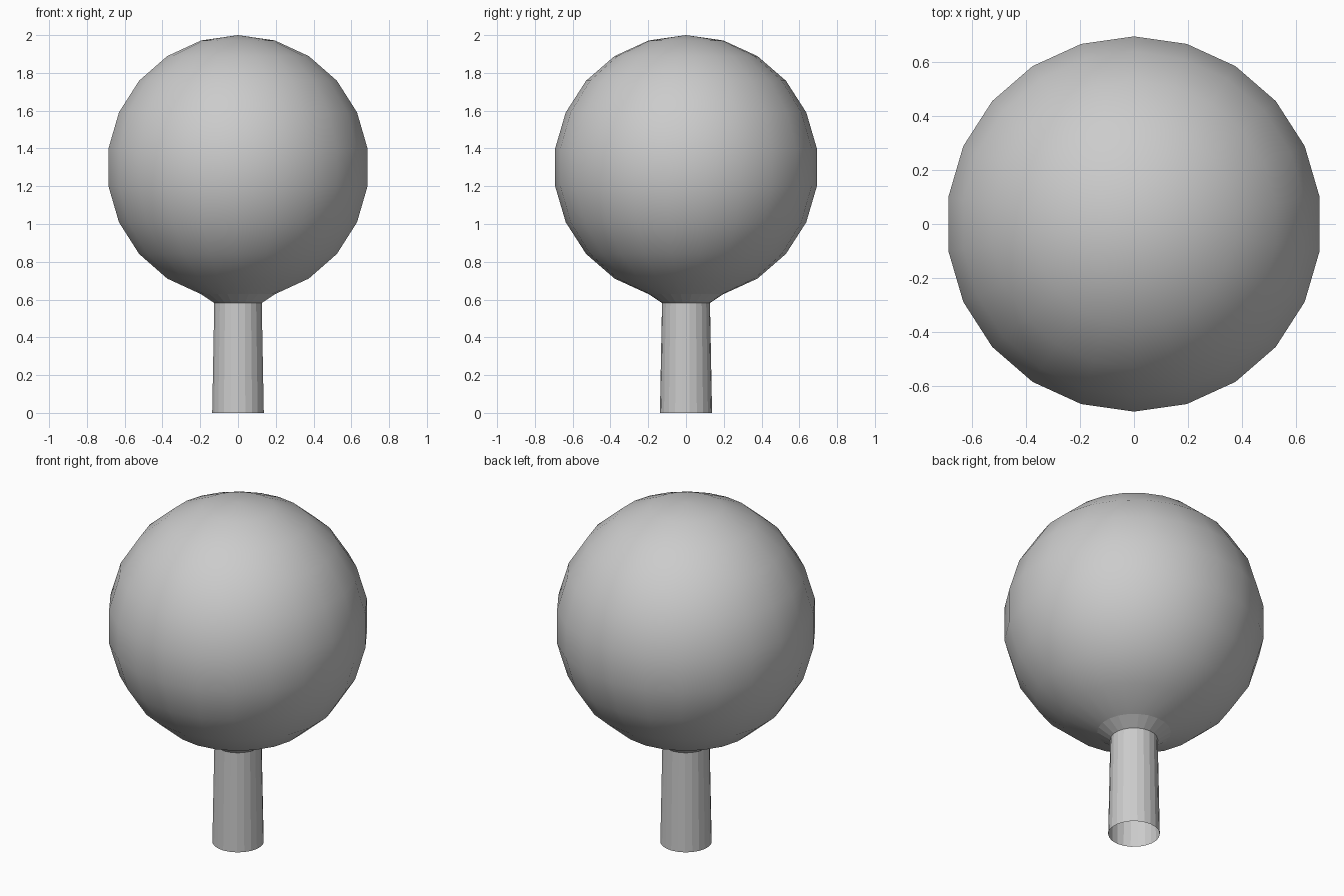
import bpy, bmesh
from math import sin, cos, pi

if "Cube" in bpy.data.objects:
    bpy.data.objects.remove(bpy.data.objects["Cube"])

SIDES = 22


def lathe(name, profile, smooth):
    """Revolve (radius, z) points listed bottom to top; radius 0 makes a pole."""
    bm = bmesh.new()
    rings = []
    for r, z in profile:
        if r == 0:
            rings.append([bm.verts.new((0, 0, z))] * SIDES)
        else:
            rings.append([bm.verts.new((r * cos(pi / 2 + 2 * pi * i / SIDES),
                                        r * sin(pi / 2 + 2 * pi * i / SIDES), z))
                          for i in range(SIDES)])
    for low, high in zip(rings, rings[1:]):
        for i in range(SIDES):
            j = (i + 1) % SIDES
            corners = list(dict.fromkeys([low[i], low[j], high[j], high[i]]))
            bm.faces.new(corners).smooth = smooth
    mesh = bpy.data.meshes.new(name)
    bm.to_mesh(mesh)
    bm.free()
    obj = bpy.data.objects.new(name, mesh)
    bpy.context.collection.objects.link(obj)
    return obj


# Ball-shaped crown, open underneath where the trunk joins
R, CZ, RINGS = 0.7, 1.3, 11
crown = [(R * sin(pi * k / RINGS), CZ + R * cos(pi * k / RINGS))
         for k in range(RINGS - 1, 0, -1)]
lathe("crown", crown + [(0, CZ + R)], True)

# Hollow tapered trunk with a flared collar meeting the crown
lathe("trunk", [(0.138, 0), (0.127, 0.582), crown[0]], False)
